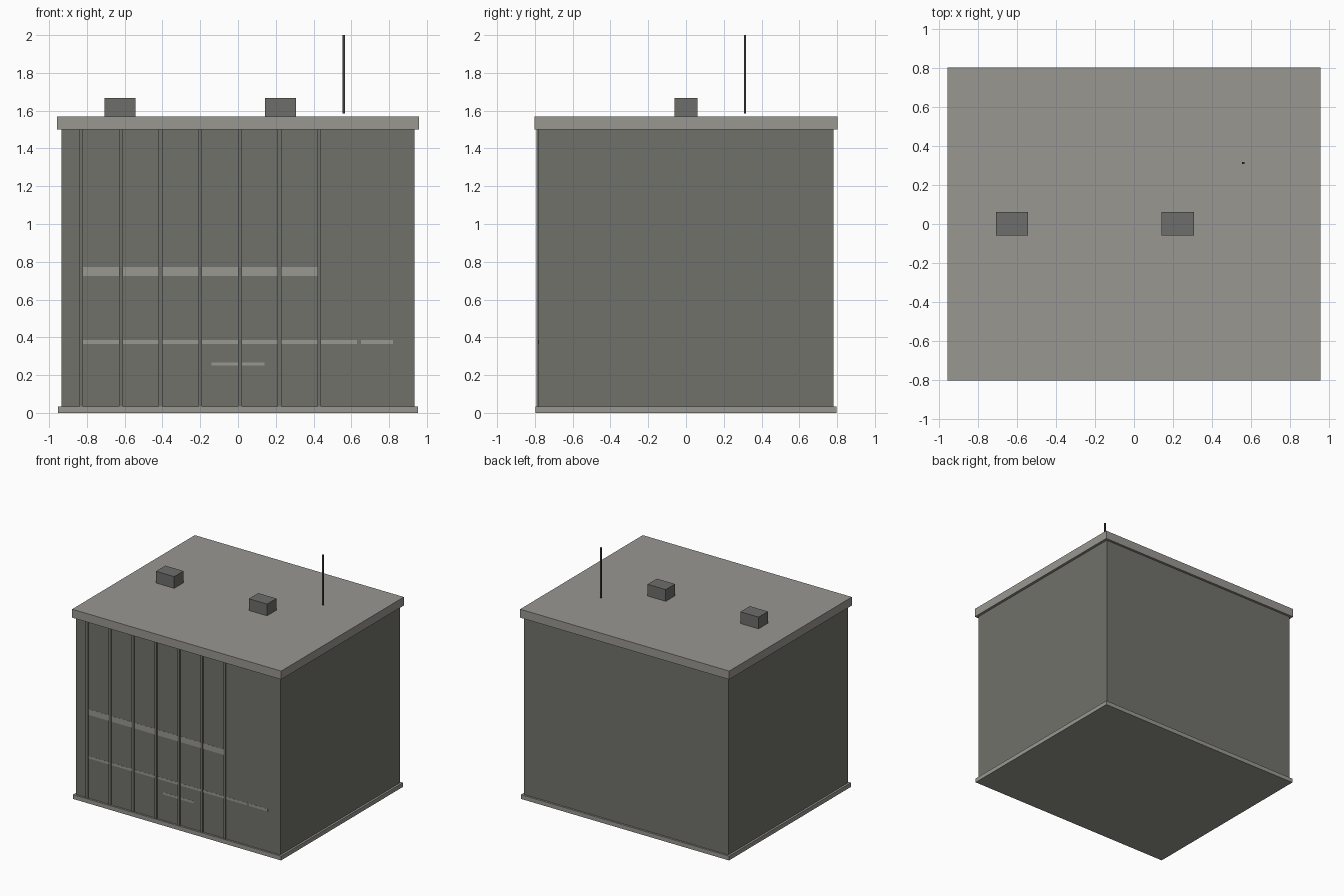
import bpy
import bmesh
from mathutils import Matrix, Vector

cube = bpy.data.objects.get("Cube")
if cube:
    bpy.data.objects.remove(cube, do_unlink=True)


def material(name, rgb):
    m = bpy.data.materials.new(name)
    m.use_nodes = True
    color = (*rgb, 1)
    m.diffuse_color = color
    m.node_tree.nodes["Principled BSDF"].inputs["Base Color"].default_value = color
    return m


wall_grey = material("wall grey", (0.165, 0.165, 0.147))
trim_grey = material("light trim grey", (0.32, 0.31, 0.285))
vent_grey = material("vent grey", (0.155, 0.155, 0.145))
mast_grey = material("dark mast grey", (0.05, 0.05, 0.048))


def box(name, mat, x, y, z):
    """Box spanning the (low, high) ranges x, y and z."""
    spans = (x, y, z)
    size = [b - a for a, b in spans]
    centre = Vector([(a + b) / 2 for a, b in spans])
    bm = bmesh.new()
    bmesh.ops.create_cube(bm, size=1, matrix=Matrix.LocRotScale(centre, None, Vector(size)))
    mesh = bpy.data.meshes.new(name)
    bm.to_mesh(mesh)
    bm.free()
    mesh.materials.append(mat)
    obj = bpy.data.objects.new(name, mesh)
    bpy.context.collection.objects.link(obj)


# Main volume between a plinth and an overhanging roof slab
box("plinth", trim_grey, (-0.952, 0.952), (-0.797, 0.797), (0, 0.035))
box("walls", wall_grey, (-0.935, 0.935), (-0.782, 0.782), (0.035, 1.5))
box("roof_slab", trim_grey, (-0.957, 0.957), (-0.802, 0.802), (1.5, 1.57))

# Slim front mullions
PITCH = 0.21
START = -0.83
FRONT = -0.782
for i in range(7):
    x = START + i * PITCH
    box(f"mullion_{i + 1}", wall_grey, (x - 0.01, x + 0.01), (FRONT - 0.009, FRONT), (0.035, 1.5))

# Nearly flush floor bands in the bays between mullions
for i in range(8):
    x = START + i * PITCH
    bay = (x + 0.01, min(x + PITCH - 0.01, 0.82))
    if i < 6:
        box(f"floor_band_{i + 1}", trim_grey, bay, (FRONT - 0.001, FRONT), (0.725, 0.772))
    box(f"lower_band_{i + 1}", trim_grey, bay, (FRONT - 0.001, FRONT), (0.365, 0.385))

# Door head
box("door_head", trim_grey, (-0.14, 0.14), (FRONT - 0.001, FRONT), (0.25, 0.268))

# Rooftop vents and mast
for side, x in (("right", -0.625), ("left", 0.225)):
    box(f"roof_vent_{side}", vent_grey, (x - 0.083, x + 0.083), (-0.06, 0.062), (1.57, 1.667))
box("mast", mast_grey, (0.553, 0.566), (0.308, 0.318), (1.585, 2.0))
